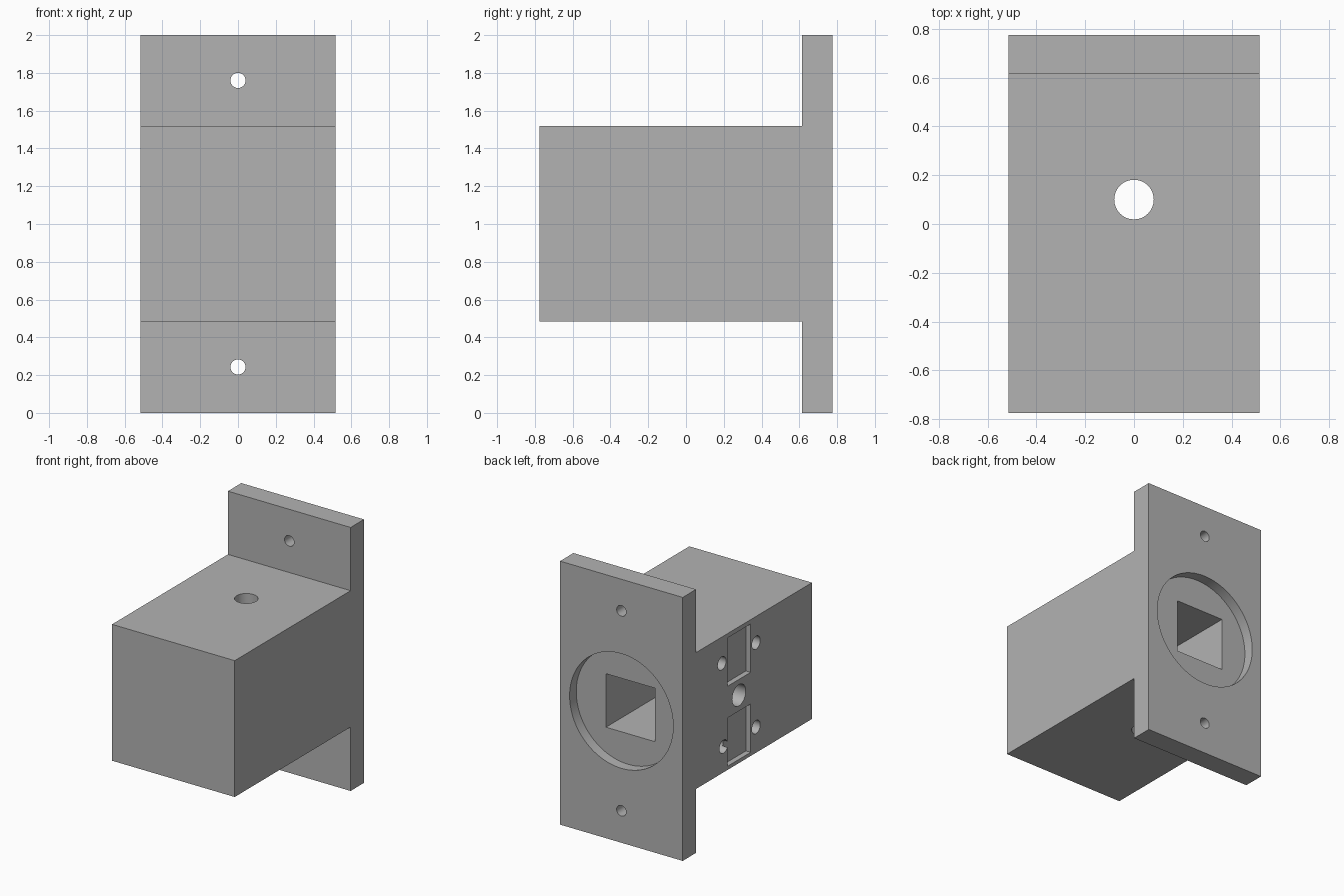
import bpy, bmesh, math
from mathutils import Matrix

cube = bpy.data.objects.get("Cube")
if cube:
    bpy.data.objects.remove(cube)

grey = bpy.data.materials.new("grey plastic")
grey.use_nodes = True
colour = (0.45, 0.45, 0.45, 1)
grey.diffuse_color = colour
grey.node_tree.nodes["Principled BSDF"].inputs["Base Color"].default_value = colour

HALF = 0.515                # half width of housing and flange
FRONT, FLANGE, BACK = -0.775, 0.615, 0.775
LOW, HIGH = 0.485, 1.52     # housing bottom and top
POCKET_Y = 0.10             # sensor axis


def add_object(name, bm):
    bmesh.ops.recalc_face_normals(bm, faces=bm.faces)
    mesh = bpy.data.meshes.new(name)
    bm.to_mesh(mesh)
    bm.free()
    mesh.materials.append(grey)
    obj = bpy.data.objects.new(name, mesh)
    bpy.context.collection.objects.link(obj)
    return obj


def box(name, low, high):
    bm = bmesh.new()
    size = [b - a for a, b in zip(low, high)]
    centre = [(a + b) / 2 for a, b in zip(low, high)]
    bmesh.ops.create_cube(bm, size=1, matrix=Matrix.Translation(centre) @ Matrix.Diagonal((*size, 1)))
    return add_object(name, bm)


def cylinder(name, axis, radius, start, end, u, v, segments=48):
    """Cylinder along an axis; u and v are the other two coordinates in order."""
    bm = bmesh.new()
    middle = (start + end) / 2
    turn, centre = {
        "X": (Matrix.Rotation(math.pi / 2, 4, "Y"), (middle, u, v)),
        "Y": (Matrix.Rotation(math.pi / 2, 4, "X"), (u, middle, v)),
        "Z": (Matrix.Identity(4), (u, v, middle)),
    }[axis]
    bmesh.ops.create_cone(bm, cap_ends=True, segments=segments, radius1=radius, radius2=radius,
                          depth=end - start, matrix=Matrix.Translation(centre) @ turn)
    return add_object(name, bm)


# Housing and mounting flange: one T-shaped side profile, extruded across the width
profile = [(FRONT, LOW), (FLANGE, LOW), (FLANGE, 0), (BACK, 0),
           (BACK, 2), (FLANGE, 2), (FLANGE, HIGH), (FRONT, HIGH)]
bm = bmesh.new()
side = bm.faces.new([bm.verts.new((-HALF, y, z)) for y, z in profile])
extruded = bmesh.ops.extrude_face_region(bm, geom=[side])
bmesh.ops.translate(bm, vec=(2 * HALF, 0, 0),
                    verts=[g for g in extruded["geom"] if isinstance(g, bmesh.types.BMVert)])
housing = add_object("housing_with_flange", bm)

# Round recess and square channel, open at the back
cutters = [
    cylinder("recess_cutter", "Y", 0.435, BACK - 0.08, BACK + 0.1, 0, 1, 96),
    box("channel_cutter", (-0.225, -0.6, 0.797), (0.185, BACK - 0.04, 1.203)),
    cylinder("vertical_hole_cutter", "Z", 0.081, LOW - 0.1, HIGH + 0.1, 0, POCKET_Y),
    cylinder("side_hole_cutter", "X", 0.081, -HALF - 0.1, -0.1, POCKET_Y, 1),
]

# Flange screw holes
for z in (0.243, 1.76):
    cutters.append(cylinder("flange_hole_cutter", "Y", 0.04, FLANGE - 0.1, BACK + 0.1, 0, z))

# Shallow pockets on the right side, each with a screw hole either side
for sign, back_hole in ((1, 0.305), (-1, 0.285)):
    ends = sorted((1 + sign * 0.12, 1 + sign * 0.487))
    cutters.append(box("pocket_cutter", (-HALF - 0.1, POCKET_Y - 0.14, ends[0]),
                       (-HALF + 0.04, POCKET_Y + 0.14, ends[1])))
    for y in (-0.105, back_hole):
        cutters.append(cylinder("side_screw_cutter", "X", 0.05, -HALF - 0.1, -HALF + 0.2,
                                y, 1 + sign * 0.32))

# Cut everything and keep the finished solid only
bpy.ops.object.select_all(action="DESELECT")
housing.select_set(True)
bpy.context.view_layer.objects.active = housing
for cutter in cutters:
    cutter.hide_render = True
    cut = housing.modifiers.new(cutter.name, "BOOLEAN")
    cut.operation = "DIFFERENCE"
    cut.solver = "EXACT"
    cut.object = cutter
    bpy.ops.object.modifier_apply(modifier=cut.name)
    bpy.data.objects.remove(cutter)
bpy.ops.object.shade_smooth_by_angle(angle=math.radians(30))
